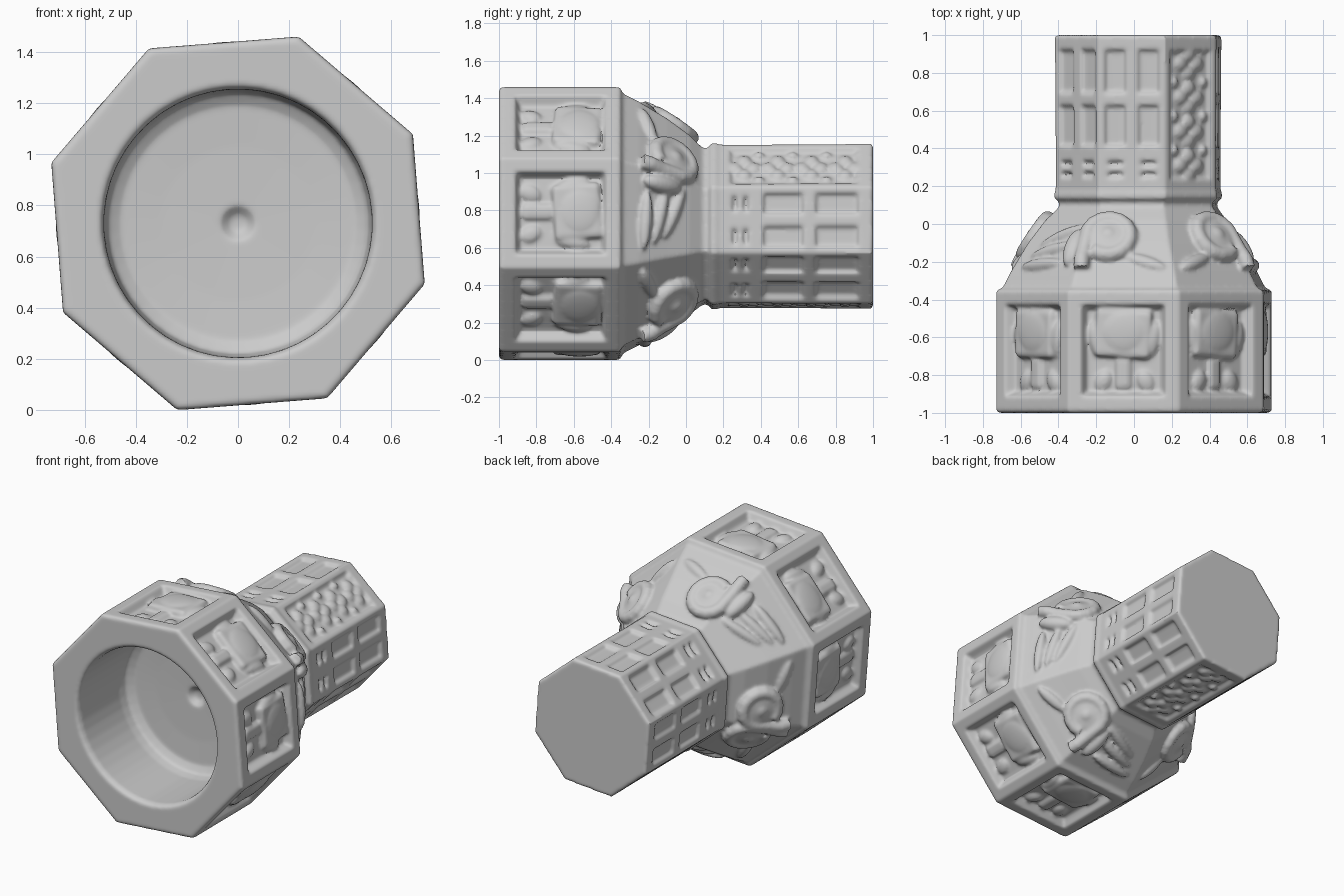
import bpy, bmesh, random
from math import sin, cos, radians, pi
from mathutils import Matrix, Vector

if "Cube" in bpy.data.objects:
    bpy.data.objects.remove(bpy.data.objects["Cube"])

random.seed(4)
A0, COLS, CZ = radians(27), 48, 0.73        # octagon turn, points per ring, axis height
PER = COLS // 8
AP = cos(pi / 8)                            # apothem / corner radius
SX, SZ = 0.022, 0.015                       # sideways and downward shift of the neck
parts = []


def finish(bm, name, bevel=0.0):
    bmesh.ops.recalc_face_normals(bm, faces=bm.faces)
    me = bpy.data.meshes.new(name)
    bm.to_mesh(me)
    bm.free()
    ob = bpy.data.objects.new(name, me)
    bpy.context.collection.objects.link(ob)
    if bevel:
        m = ob.modifiers.new("soft_edges", 'BEVEL')
        m.width, m.segments = bevel, 2
        m.limit_method, m.angle_limit = 'ANGLE', radians(25)
    parts.append(ob)


def frame(k, y, apothem, tilt=0.0, shift=0.0):
    """Local frame on octagon side k: x around, y along the axis, z outward."""
    a = A0 + pi / 8 + k * pi / 4
    n, t, u = Vector((cos(a), 0, sin(a))), Vector((sin(a), 0, -cos(a))), Vector((0, 1, 0))
    m = Matrix((t, u, n)).transposed().to_4x4()
    m.translation = Vector((SX * shift, y, CZ - SZ * shift)) + n * apothem
    return m @ Matrix.Rotation(-radians(tilt), 4, 'X')


def place(m, loc, size, turn=0.0):
    return (m @ Matrix.Translation(loc) @ Matrix.Rotation(radians(turn), 4, 'Z')
            @ Matrix.Diagonal((*size, 1)))


def blob(bm, m, loc, size, turn=0.0):
    bmesh.ops.create_uvsphere(bm, u_segments=16, v_segments=10, radius=1,
                              matrix=place(m, loc, size, turn))


def block(bm, m, loc, size, turn=0.0):
    bmesh.ops.create_cube(bm, size=2, matrix=place(m, loc, size, turn))


# Main body: one loft from cavity floor, over the rim, along the outside to the neck end
# (y, corner radius, octagon amount, neck centre shift)
rings = [
    (-0.42, 0.03, 0, 0), (-0.455, 0.07, 0, 0), (-0.46, 0.30, 0, 0), (-0.47, 0.46, 0, 0),
    (-0.50, 0.51, 0, 0), (-0.56, 0.522, 0, 0), (-0.97, 0.525, 0, 0), (-1.0, 0.54, 0, 0),
    (-1.0, 0.757, 1, 0), (-0.985, 0.768, 1, 0), (-0.355, 0.768, 1, 0),
    (-0.335, 0.73, 1, 0), (-0.25, 0.685, 1, 0), (-0.1, 0.59, 1, 0), (0.02, 0.505, 1, 0.5),
    (0.09, 0.44, 1, 1), (0.12, 0.44, 1, 1), (0.135, 0.468, 1, 1), (0.16, 0.468, 1, 1),
    (0.18, 0.46, 1, 1), (0.20, 0.46, 1, 1), (0.38, 0.46, 1, 1), (0.66, 0.462, 1, 1),
    (0.955, 0.463, 1, 1), (1.0, 0.463, 1, 1)]
bm = bmesh.new()
loops = []
for y, r, octa, s in rings:
    row = []
    for i in range(COLS):
        th = A0 + 2 * pi * i / COLS
        d = 2 * pi * (i % PER) / COLS - pi / 8
        q = r * (AP / cos(d) if octa else 1)
        row.append(bm.verts.new((SX * s + q * cos(th), y, CZ - SZ * s + q * sin(th))))
    loops.append(row)
quads = [[bm.faces.new((a[j], a[(j + 1) % COLS], b[(j + 1) % COLS], b[j]))
          for j in range(COLS)] for a, b in zip(loops, loops[1:])]
bm.faces.new(loops[0])
bm.faces.new(loops[-1])
bmesh.ops.recalc_face_normals(bm, faces=bm.faces)


def recess(faces, border, wall, depth):
    """Flat border, then a steep step down."""
    for w, d in ((border, 0), (wall, depth)):
        bmesh.ops.inset_region(bm, faces=faces, thickness=w, depth=-d,
                               use_boundary=True, use_even_offset=True)


BODY_ROW, NECK_ROW = 9, 20
CARVED = (0, 5)                             # neck sides with knob ornament
for k in range(8):
    c = k * PER
    recess(quads[BODY_ROW][c:c + PER], 0.07, 0.03, 0.055)
    if k in CARVED:
        recess([f for r in range(3) for f in quads[NECK_ROW + r][c:c + PER]], 0.03, 0.02, 0.02)
        continue
    for r in range(3):
        for half in (0, PER // 2):
            recess(quads[NECK_ROW + r][c + half:c + half + PER // 2],
                   0.04 if r == 0 else 0.028, 0.014, 0.022)
finish(bm, "octagonal_body")

# Medallions in the body panels: rounded square tile, stem, feet and side swellings
bm, soft = bmesh.new(), bmesh.new()
for k in range(8):
    m = frame(k, -0.57, 0.768 * AP - 0.055)
    j = random.uniform(-0.02, 0.02)
    block(bm, m, (j, -0.01, 0.0), (0.15, 0.13, 0.042), random.uniform(-5, 5))
    block(bm, m, (j, -0.22, -0.01), (0.045, 0.09, 0.035))
    for s in (-1, 1):
        blob(soft, m, (s * 0.11, -0.26, 0.0), (0.045, 0.06, 0.025), s * 25)
        blob(soft, m, (s * 0.15, -0.04, 0.0), (0.04, 0.10, 0.035), -s * 10)
    blob(soft, m, (j, 0, 0.035), (0.12, 0.11, 0.022))
finish(bm, "panel_medallions", 0.025)
finish(soft, "medallion_swellings")

# Shoulder: curls with a tail on some sloping sides, drapery folds on the others
cu = bpy.data.curves.new("shoulder_scrolls", 'CURVE')
cu.dimensions, cu.bevel_depth, cu.bevel_resolution = '3D', 0.042, 3
cu.use_fill_caps = True
CURLED = (0, 1, 3, 4, 6)
bm = bmesh.new()
for k in range(8):
    m = frame(k, -0.1, 0.585 * AP, 34, 0.25)
    s = -1 if k % 2 else 1                  # curls lean to alternate sides
    if k in CURLED:
        path = [(0.10 - 0.115 * cos(t), 0.03 + 0.115 * sin(t), 0.015)
                for t in [radians(-130 + 24 * i) for i in range(13)]]
        path += [(0.225, -0.05, 0.012), (0.235, -0.12, 0.02), (0.235, -0.17, 0.01)]
        sp = cu.splines.new('POLY')
        sp.points.add(len(path) - 1)
        for p, q in zip(sp.points, path):
            p.co = (*(m @ Vector((q[0] * s, q[1], q[2]))), 1)
        blob(bm, m, (0.10 * s, 0.03, 0.01), (0.14, 0.13, 0.045))
        blob(bm, m, (0.10 * s, 0.03, 0.03), (0.05, 0.05, 0.035))
        blob(bm, m, (-0.10 * s, -0.12, 0.0), (0.12, 0.035, 0.025), 20 * s)
    else:
        for x, y, turn in ((0.02, 0.04, 25), (0.0, -0.05, 15), (-0.03, -0.14, 5)):
            blob(bm, m, (x * s, y, 0), (0.16, 0.035, 0.035), turn * s)
        blob(bm, m, (0.17 * s, -0.04, 0.01), (0.05, 0.12, 0.05), 10 * s)
finish(bm, "shoulder_buds")
scrolls = bpy.data.objects.new("shoulder_scrolls", cu)
bpy.context.collection.objects.link(scrolls)
parts.append(scrolls)

# Neck ornament: four-lobed flowers in the carved neck panels
bm = bmesh.new()
for k in CARVED:
    for y in (0.31, 0.49, 0.67, 0.85):
        m = frame(k, y, 0.46 * AP - 0.02, 0, 1)
        for lx, ly in ((0.055, 0), (-0.055, 0), (0, 0.05), (0, -0.05)):
            blob(bm, m, (lx, ly, 0), (0.045, 0.04, 0.025))
        for s in (-1, 1):
            blob(bm, m, (0.1 * s, 0.08, 0), (0.025, 0.03, 0.024))
finish(bm, "neck_flowers")

# Small bars dividing the lower windows on the plain neck sides
bm = bmesh.new()
for k in range(8):
    if k not in CARVED:
        m = frame(k, 0.29, 0.46 * AP - 0.014, 0, 1)
        for s in (-1, 1):
            block(bm, m, (0.085 * s, 0, 0), (0.06, 0.014, 0.013))
finish(bm, "window_bars")

# Fuse all parts into one softened, worn solid
bpy.ops.object.select_all(action='DESELECT')
for ob in parts:
    ob.select_set(True)
bpy.context.view_layer.objects.active = parts[0]
bpy.ops.object.convert(target='MESH')
bpy.ops.object.join()
solid = bpy.context.view_layer.objects.active
solid.name = "carved_octagonal_solid"
fuse = solid.modifiers.new("fuse", 'REMESH')
fuse.mode, fuse.voxel_size, fuse.use_smooth_shade = 'VOXEL', 0.011, True
wear = solid.modifiers.new("wear", 'SMOOTH')
wear.factor, wear.iterations = 0.5, 4
bpy.ops.object.convert(target='MESH')
bpy.ops.object.shade_smooth_by_angle(angle=radians(40))
